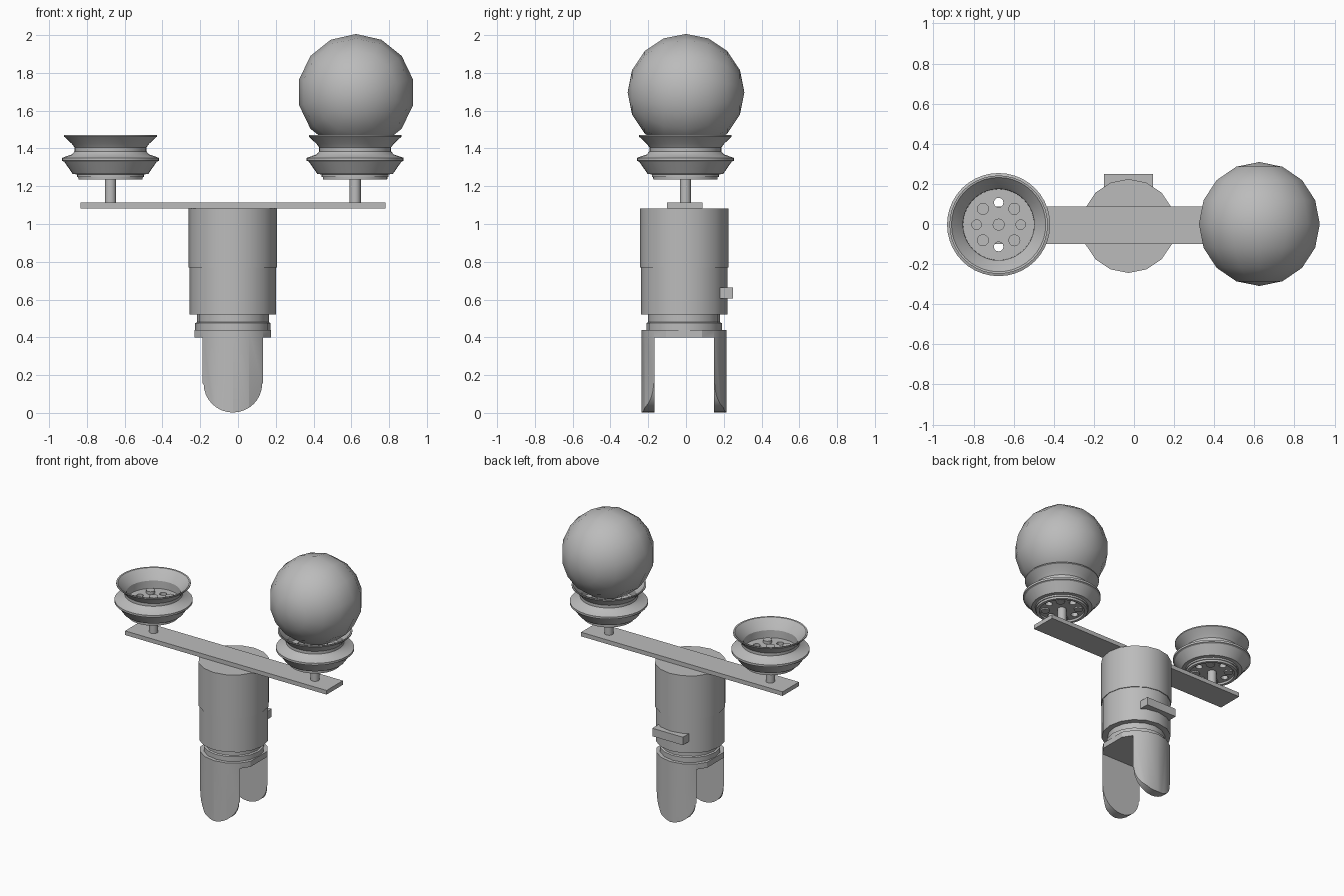
import bpy, bmesh, math
from mathutils import Matrix, Vector

old = bpy.data.objects.get("Cube")
if old:
    bpy.data.objects.remove(old, do_unlink=True)

grey = bpy.data.materials.new("plain grey")
grey.use_nodes = True
grey.diffuse_color = (0.5, 0.5, 0.5, 1)
grey.node_tree.nodes["Principled BSDF"].inputs["Base Color"].default_value = (0.5, 0.5, 0.5, 1)

CX, CY = -0.027, -0.01      # axis of the body


def finish(name, bm, loc=(0, 0, 0)):
    bmesh.ops.recalc_face_normals(bm, faces=bm.faces)
    mesh = bpy.data.meshes.new(name)
    bm.to_mesh(mesh)
    bm.free()
    mesh.materials.append(grey)
    ob = bpy.data.objects.new(name, mesh)
    ob.location = loc
    bpy.context.collection.objects.link(ob)
    return ob


def smooth(ob, angle=30):
    bpy.ops.object.select_all(action='DESELECT')
    ob.select_set(True)
    bpy.context.view_layer.objects.active = ob
    bpy.ops.object.shade_smooth_by_angle(angle=math.radians(angle))
    return ob


def lathe(name, profile, steps, loc, closed=False):
    """Revolve (radius, z) points round z; open profiles are capped."""
    bm = bmesh.new()
    rings = []
    for r, z in profile:
        rings.append([bm.verts.new((r * math.cos(2 * math.pi * i / steps),
                                    r * math.sin(2 * math.pi * i / steps), z))
                      for i in range(steps)])
    pairs = list(zip(rings, rings[1:]))
    if closed:
        pairs.append((rings[-1], rings[0]))
    else:
        bm.faces.new(rings[0])
        bm.faces.new(rings[-1])
    for a, b in pairs:
        for i in range(steps):
            j = (i + 1) % steps
            bm.faces.new((a[i], a[j], b[j], b[i]))
    return finish(name, bm, loc)


def box(name, lo, hi):
    lo, hi = Vector(lo), Vector(hi)
    bm = bmesh.new()
    bmesh.ops.create_cube(bm, size=1, matrix=Matrix.LocRotScale((lo + hi) / 2, None, hi - lo))
    return finish(name, bm)


def rods(name, spots, r, z0, z1, steps, loc):
    """Several upright cylinders in one mesh."""
    bm = bmesh.new()
    for x, y in spots:
        bmesh.ops.create_cone(bm, cap_ends=True, segments=steps, radius1=r, radius2=r,
                              depth=z1 - z0, matrix=Matrix.Translation((x, y, (z0 + z1) / 2)))
    return finish(name, bm, loc)


def cut(ob, cutter, operation):
    """Apply a boolean and drop the cutter."""
    mod = ob.modifiers.new("cut", 'BOOLEAN')
    mod.operation, mod.solver, mod.object = operation, 'EXACT', cutter
    bpy.ops.object.select_all(action='DESELECT')
    ob.select_set(True)
    bpy.context.view_layer.objects.active = ob
    bpy.ops.object.modifier_apply(modifier=mod.name)
    bpy.data.objects.remove(cutter, do_unlink=True)


# Stepped body and its neck
smooth(lathe("upper_body", [(0.234, 0.77), (0.234, 1.083)], 16, (CX, CY, 0)))
smooth(lathe("lower_body", [(0.229, 0.52), (0.229, 0.77)], 16, (CX, CY, 0)))
smooth(lathe("neck", [(0.2, 0.43), (0.2, 0.475), (0.19, 0.48), (0.19, 0.53)], 16, (CX, CY, 0)))

# Forked foot: a cylinder trimmed to a rounded tongue, then slotted
fork = lathe("fork", [(0.225, 0), (0.225, 0.44)], 16, (CX, CY, 0))
outline = [(0.202, 0.46), (0.202, 0.4), (0.16, 0.4), (0.16, 0.155)]
outline += [(0.155 * math.cos(math.pi * i / 16), 0.155 - 0.153 * math.sin(math.pi * i / 16))
            for i in range(17)]
outline += [(-x, z) for x, z in reversed(outline[:4])]
bm = bmesh.new()
face = bm.faces.new([bm.verts.new((x, -0.4, z)) for x, z in outline])
ext = bmesh.ops.extrude_face_region(bm, geom=[face])
bmesh.ops.translate(bm, vec=(0, 0.8, 0),
                    verts=[v for v in ext["geom"] if isinstance(v, bmesh.types.BMVert)])
cut(fork, finish("tongue_cutter", bm, (CX, CY, 0)), 'INTERSECT')
cut(fork, box("slot_cutter", (-0.5, CY - 0.158, -0.1), (0.5, CY + 0.158, 0.4)), 'DIFFERENCE')
smooth(fork)

# Rear tab and cross arm
box("rear_tab", (-0.15, 0.18, 0.605), (0.095, 0.25, 0.663))
box("arm", (-0.835, -0.1, 1.083), (0.78, 0.087, 1.113))

# Flanged wheels on stems
RIM = [(0.15, 1.235), (0.17, 1.235), (0.172, 1.262), (0.2, 1.265), (0.245, 1.33),
       (0.257, 1.335), (0.257, 1.35), (0.205, 1.368), (0.19, 1.385), (0.19, 1.405),
       (0.205, 1.425), (0.245, 1.462), (0.245, 1.47), (0.235, 1.468), (0.192, 1.42),
       (0.178, 1.4), (0.175, 1.25), (0.15, 1.25)]
cross = [(0.11, 0), (-0.11, 0), (0, 0.11), (0, -0.11)]
corners = [(x, y) for x in (-0.078, 0.078) for y in (-0.078, 0.078)]
for side, x in (("right", -0.675), ("left", 0.62)):
    loc = (x, -0.003, 0)
    smooth(lathe(side + "_wheel_rim", RIM, 40, loc, closed=True))
    hub = lathe(side + "_wheel_hub", [(0.177, 1.25), (0.177, 1.345)], 40, loc)
    cut(hub, rods("hole_cutter", cross, 0.024, 1.1, 1.5, 12, loc), 'DIFFERENCE')
    smooth(hub)
    smooth(rods(side + "_wheel_bolts", corners, 0.03, 1.24, 1.365, 12, loc))
    smooth(rods(side + "_stem", [(0, 0)], 0.03, 1.1, 1.37, 16, loc))

# Faceted ball resting in the left wheel, poles facing front and back
bm = bmesh.new()
bmesh.ops.create_uvsphere(bm, u_segments=14, v_segments=8, radius=0.309,
                          matrix=Matrix.Rotation(math.pi / 2, 4, 'X'))
smooth(finish("ball", bm, (0.625, 0, 1.697)))
